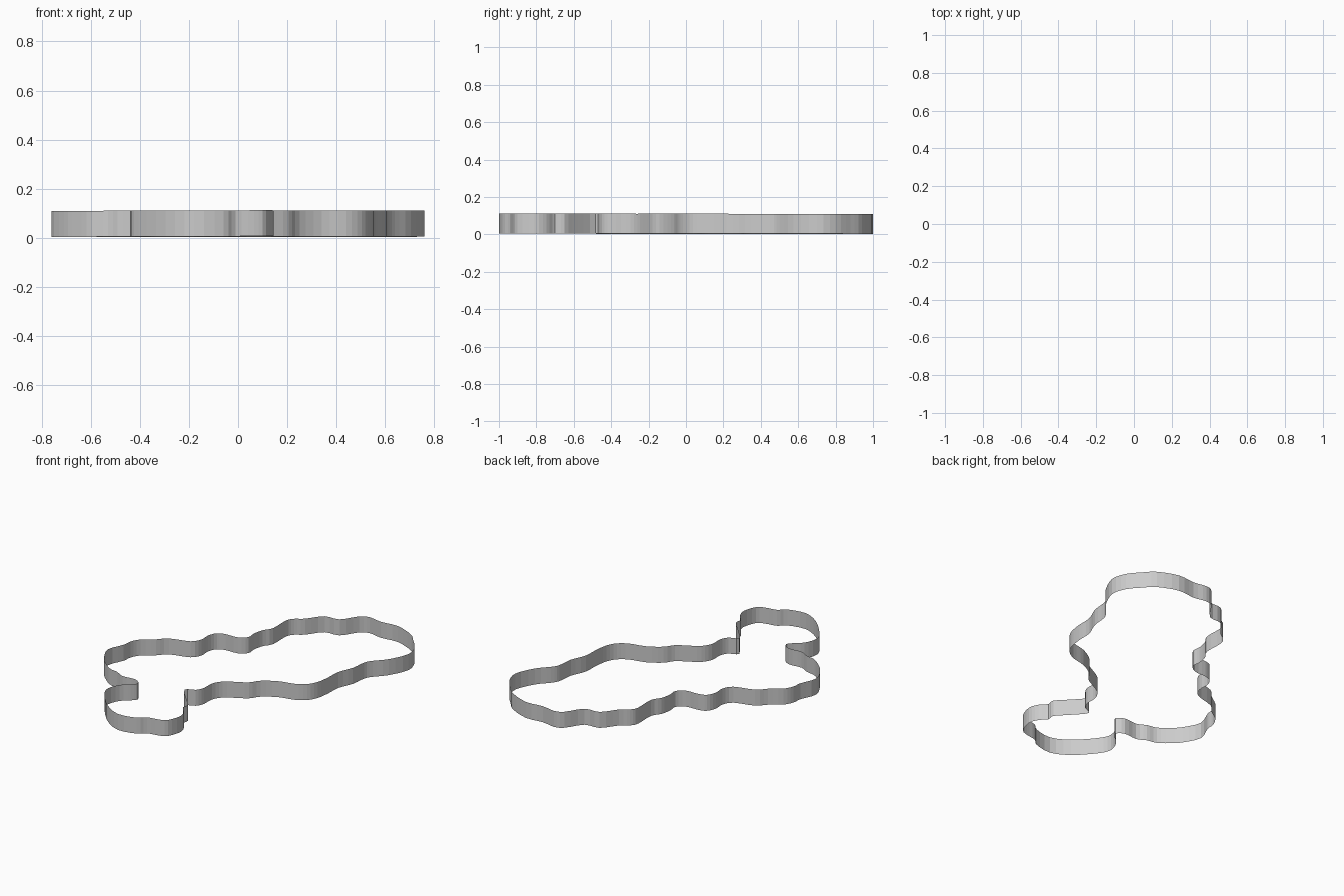
import bpy, bmesh
from mathutils import Vector

# Outline control points, clockwise seen from above (closed loop)
OUTLINE = [
    (.27, 1), (.36, .985), (.48, .993), (.61, .94), (.67, .88), (.735, .80),
    (.76, .70), (.705, .575), (.64, .50), (.612, .45), (.60, .35), (.56, .25),
    (.555, .15), (.54, .06), (.505, 0), (.44, -.04), (.34, -.065), (.25, -.12),
    (.205, -.18), (.135, -.22), (.07, -.26), (.033, -.32), (.03, -.40), (.005, -.45),
    (-.052, -.485), (.025, -.58), (.088, -.65), (.085, -.70), (.125, -.745),
    (.145, -.81), (.115, -.90), (.065, -.925), (-.01, -.94), (-.06, -.98),
    (-.18, -1), (-.295, -.94), (-.405, -.82), (-.44, -.74), (-.41, -.655),
    (-.36, -.61), (-.333, -.57), (-.38, -.535), (-.47, -.54), (-.53, -.51),
    (-.595, -.495), (-.66, -.445), (-.71, -.39), (-.76, -.28), (-.72, -.17),
    (-.713, -.11), (-.68, -.05), (-.605, .005), (-.55, .06), (-.42, .10),
    (-.38, .16), (-.38, .23), (-.355, .285), (-.305, .305), (-.22, .31),
    (-.168, .35), (-.17, .41), (-.155, .48), (-.12, .54), (-.12, .67),
    (-.095, .72), (-.04, .76), (.035, .855), (.135, .87), (.21, .975),
]
HEIGHT = 0.106
STEPS = 3


def smooth_loop(pts, steps):
    """Closed Catmull-Rom curve through the points."""
    p = [Vector(q) for q in pts]
    n, out = len(p), []
    for i in range(n):
        a, b, c, d = p[i - 1], p[i], p[(i + 1) % n], p[(i + 2) % n]
        for k in range(steps):
            t = k / steps
            out.append(0.5 * (2 * b + (c - a) * t + (2 * a - 5 * b + 4 * c - d) * t**2
                              + (3 * b - a - 3 * c + d) * t**3))
    return out


# Thin upright wall, very slightly tilted, open at top and bottom
loop = smooth_loop(OUTLINE, STEPS)
tilt = [0.002 * p.x - 0.002 * p.y for p in loop]
low = min(tilt)
bm = bmesh.new()
base = [bm.verts.new((p.x, p.y, 0.002 + t - low)) for p, t in zip(loop, tilt)]
top = [bm.verts.new(v.co + Vector((0, 0, HEIGHT))) for v in base]
n = len(base)
for i in range(n):
    j = (i + 1) % n
    bm.faces.new((base[j], base[i], top[i], top[j]))
mesh = bpy.data.meshes.new("outline_wall")
bm.to_mesh(mesh)
bm.free()
wall = bpy.data.objects.new("outline_wall", mesh)
bpy.context.collection.objects.link(wall)
